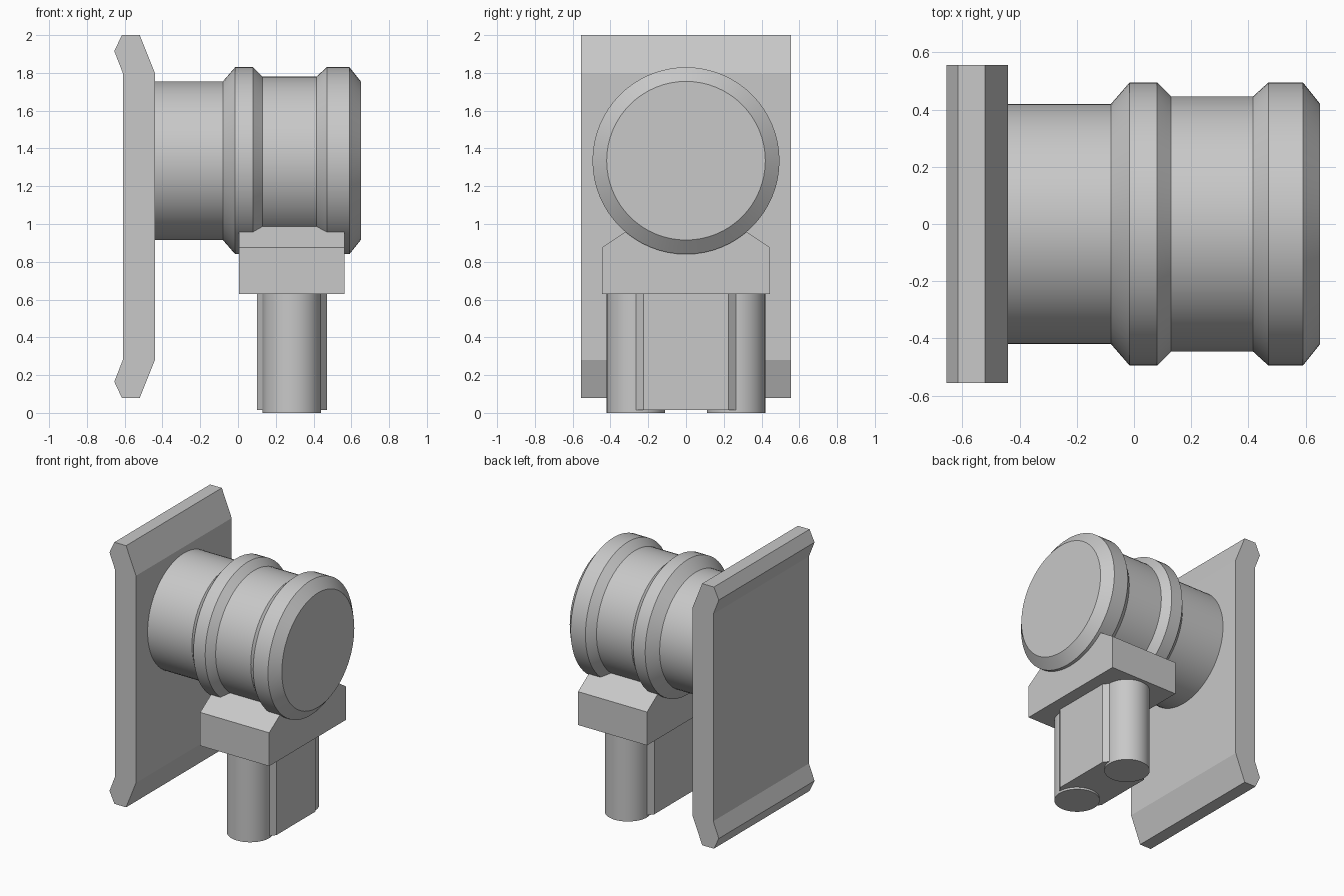
import bpy, bmesh, math
from mathutils import Matrix, Vector

cube = bpy.data.objects.get("Cube")
if cube:
    bpy.data.objects.remove(cube, do_unlink=True)

grey = bpy.data.materials.new("light grey")
grey.use_nodes = True
colour = (0.58, 0.58, 0.58, 1)
grey.diffuse_color = colour
grey.node_tree.nodes["Principled BSDF"].inputs["Base Color"].default_value = colour


def finish(name, bm, smooth=False):
    """Turn a bmesh into a coloured object."""
    bmesh.ops.recalc_face_normals(bm, faces=bm.faces)
    mesh = bpy.data.meshes.new(name)
    bm.to_mesh(mesh)
    bm.free()
    mesh.materials.append(grey)
    obj = bpy.data.objects.new(name, mesh)
    bpy.context.collection.objects.link(obj)
    if smooth:
        bpy.ops.object.select_all(action='DESELECT')
        obj.select_set(True)
        bpy.context.view_layer.objects.active = obj
        bpy.ops.object.shade_smooth_by_angle(angle=math.radians(25))
    return obj


def prism(name, outline, place, start, end):
    """Extrude a closed outline; place(a, b, depth) gives the position."""
    bm = bmesh.new()
    face = bm.faces.new([bm.verts.new(place(a, b, start)) for a, b in outline])
    out = bmesh.ops.extrude_face_region(bm, geom=[face])
    moved = [v for v in out["geom"] if isinstance(v, bmesh.types.BMVert)]
    step = Vector(place(0, 0, end)) - Vector(place(0, 0, start))
    bmesh.ops.translate(bm, verts=moved, vec=step)
    return finish(name, bm)


def turned(name, profile, height, sides=64):
    """Lathe an (x, radius) profile around a horizontal axis along x."""
    bm = bmesh.new()
    rings = []
    for x, r in profile:
        angles = [math.tau * i / sides for i in range(sides)]
        rings.append([bm.verts.new((x, r * math.sin(a), height + r * math.cos(a)))
                      for a in angles])
    for low, high in zip(rings, rings[1:]):
        for i in range(sides):
            j = (i + 1) % sides
            bm.faces.new((low[i], low[j], high[j], high[i]))
    bm.faces.new(rings[0])
    bm.faces.new(rings[-1])
    return finish(name, bm, smooth=True)


# Wall plate with lips along its top and bottom edges
middle = 1.04
upper = [(-0.44, 0.76), (-0.52, 0.96), (-0.615, 0.96), (-0.655, 0.875), (-0.61, 0.76)]
plate = [(x, middle + h) for x, h in upper]
plate += [(x, middle - h) for x, h in reversed(upper)]
prism("wall_plate", plate, lambda a, b, d: (a, d, b), -0.555, 0.555)

# Round body with two raised collars
turned("barrel", [(-0.45, 0.42), (-0.08, 0.42), (-0.015, 0.495), (0.08, 0.495),
                  (0.13, 0.445), (0.415, 0.445), (0.47, 0.495), (0.59, 0.495),
                  (0.65, 0.42)], 1.335)

# Saddle block with sloping shoulders
half = [(0.445, 0.63), (0.445, 0.875), (0.225, 1.022)]
saddle = half + [(-y, z) for y, z in reversed(half)]
prism("saddle", saddle, lambda a, b, d: (d, a, b), 0.005, 0.565)

# Leg core with chamfered corners, and a round post at each end
centre = 0.285
quarter = [(0.185, 0.225), (0.155, 0.265)]
side = quarter + [(-x, y) for x, y in reversed(quarter)]
core = side + [(-x, -y) for x, y in side]
prism("leg_core", core, lambda a, b, d: (centre + a, b, d), 0.015, 0.64)

for name, y in (("front_post", -0.265), ("back_post", 0.265)):
    bm = bmesh.new()
    bmesh.ops.create_cone(bm, cap_ends=True, segments=48, radius1=0.155, radius2=0.155,
                          depth=0.64, matrix=Matrix.Translation((centre, y, 0.32)))
    finish(name, bm, smooth=True)
